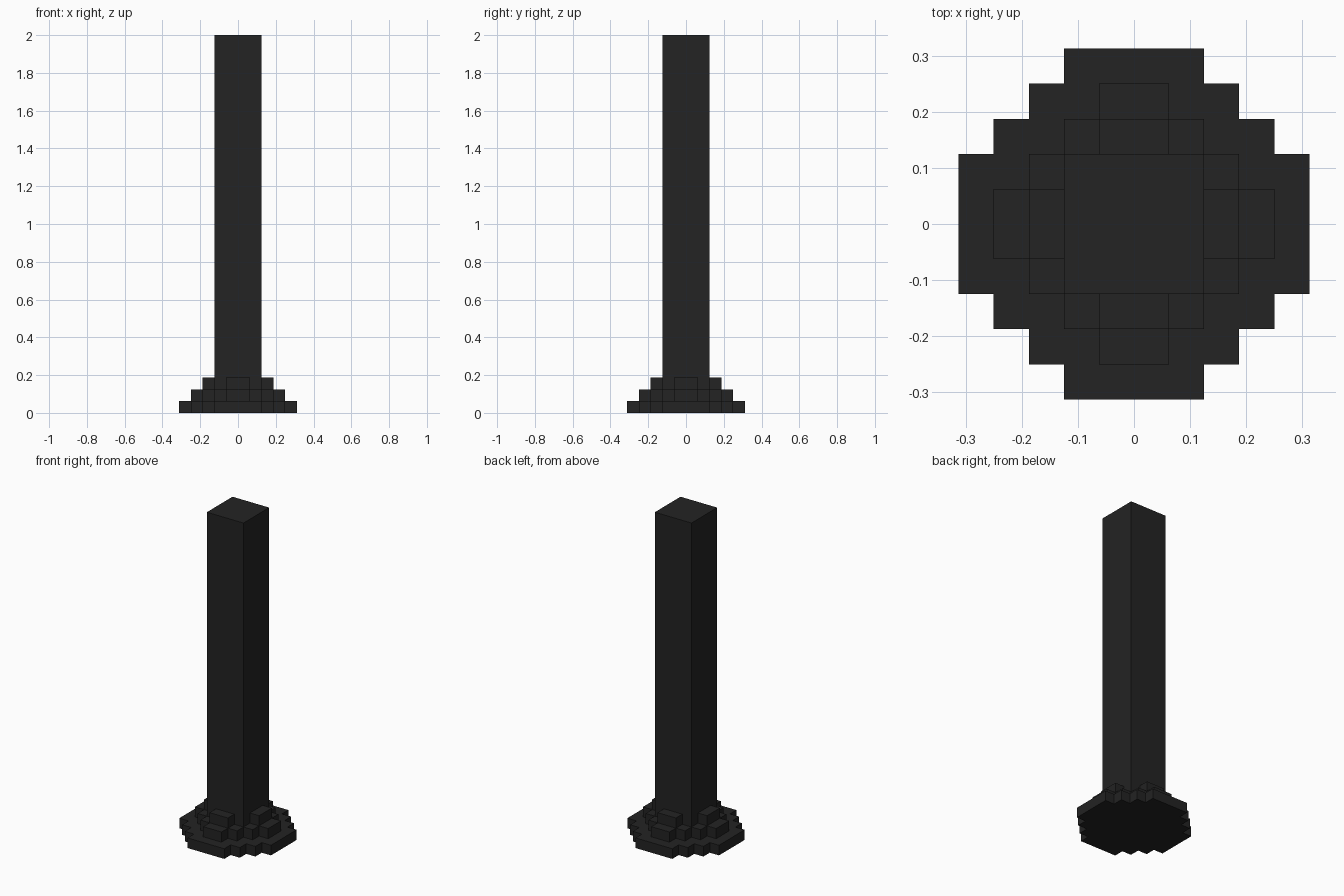
import bpy
import bmesh

cube = bpy.data.objects.get("Cube")
if cube:
    bpy.data.objects.remove(cube, do_unlink=True)

U = 0.0625  # one block unit

# Single dark material
COLOUR = (0.0168, 0.0168, 0.0168, 1.0)
mat = bpy.data.materials.new("charcoal")
mat.use_nodes = True
mat.diffuse_color = COLOUR
mat.node_tree.nodes["Principled BSDF"].inputs["Base Color"].default_value = COLOUR


def stepped_prism(name, corner, z0, z1):
    """Extrude an outline made from one corner staircase turned four times."""
    outline, pts = [], corner
    for _ in range(4):
        outline += pts
        pts = [(-y, x) for x, y in pts]
    bm = bmesh.new()
    base = bm.faces.new([bm.verts.new((x * U, y * U, z0 * U)) for x, y in outline])
    top = bmesh.ops.extrude_face_region(bm, geom=[base])["geom"]
    bmesh.ops.translate(bm, vec=(0, 0, (z1 - z0) * U),
                        verts=[v for v in top if isinstance(v, bmesh.types.BMVert)])
    bmesh.ops.recalc_face_normals(bm, faces=bm.faces)
    mesh = bpy.data.meshes.new(name)
    bm.to_mesh(mesh)
    bm.free()
    mesh.materials.append(mat)
    obj = bpy.data.objects.new(name, mesh)
    bpy.context.collection.objects.link(obj)
    return obj


# Round stepped foot, in three layers
stepped_prism("base_plate", [(5, 2), (4, 2), (4, 3), (3, 3), (3, 4), (2, 4), (2, 5)], 0, 1)
stepped_prism("base_step", [(4, 1), (3, 1), (3, 2), (2, 2), (2, 3), (1, 3), (1, 4)], 1, 2)
stepped_prism("base_cross", [(3, 1), (1, 1), (1, 3)], 2, 3)

# Square post
stepped_prism("post", [(2, 2)], 1, 32)
